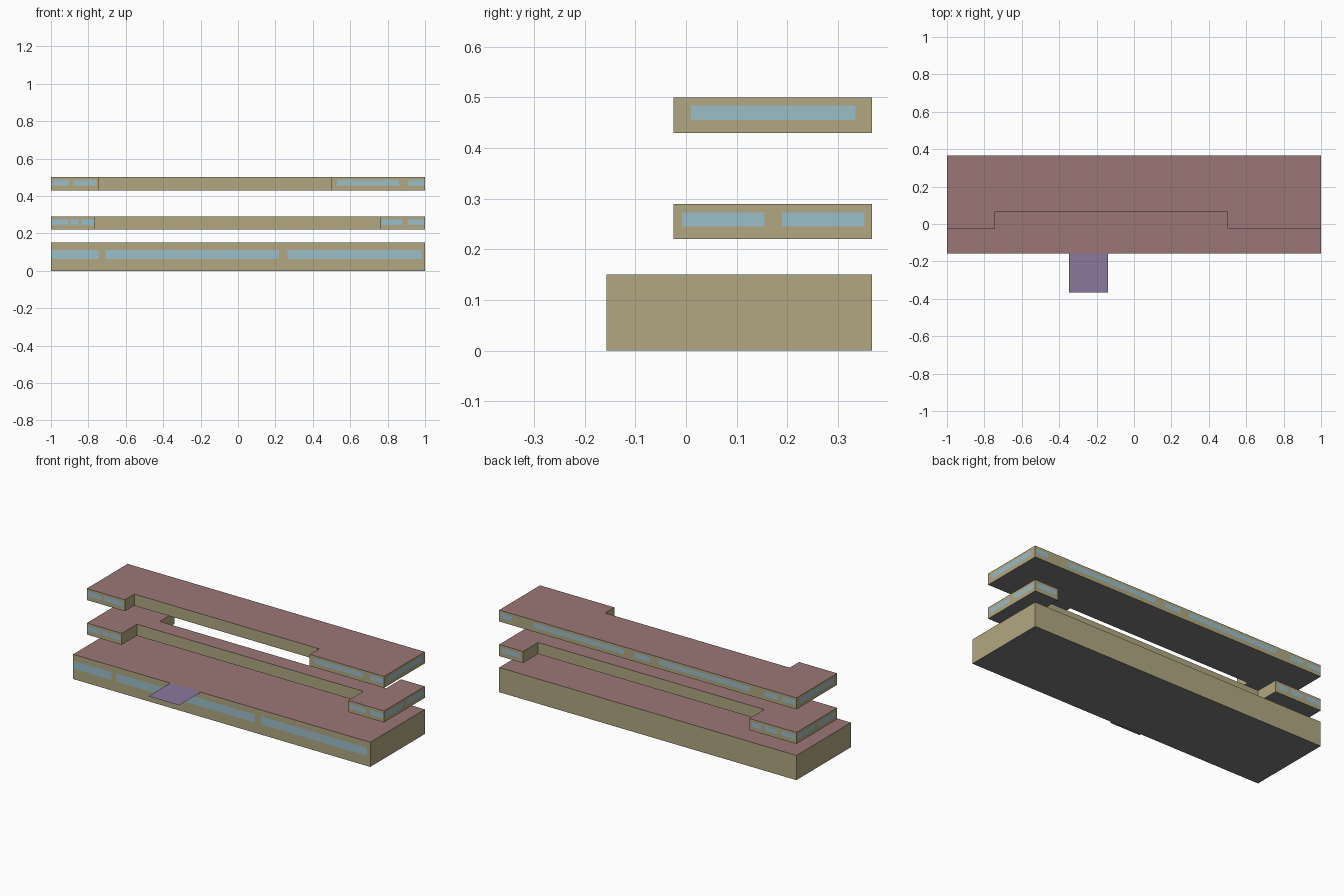
import bpy, bmesh

if "Cube" in bpy.data.objects:
    bpy.data.objects.remove(bpy.data.objects["Cube"])


def material(name, rgb):
    m = bpy.data.materials.new(name)
    m.diffuse_color = (*rgb, 1)
    m.use_nodes = True
    m.node_tree.nodes["Principled BSDF"].inputs["Base Color"].default_value = m.diffuse_color
    return m


WALL = material("wall_tan", (0.44, 0.39, 0.22))
ROOF = material("roof_red", (0.33, 0.18, 0.18))
UNDER = material("underside_grey", (0.2, 0.2, 0.2))
GLASS = material("glass_blue", (0.33, 0.51, 0.58))
PURPLE = material("canopy_purple", (0.26, 0.19, 0.34))

X0, X1 = -1.0, 1.0
FRONT, BACK = -0.025, 0.367
BASE_FRONT = -0.157
GAP = 0.001  # glass stands just proud of the wall


def finish(bm, name, mats):
    mesh = bpy.data.meshes.new(name)
    bm.to_mesh(mesh)
    bm.free()
    for m in mats:
        mesh.materials.append(m)
    obj = bpy.data.objects.new(name, mesh)
    bpy.context.collection.objects.link(obj)
    return obj


def slab(name, outline, z0, z1):
    """Extrude a counter-clockwise plan outline; walls, roof and underside coloured."""
    bm = bmesh.new()
    lo = [bm.verts.new((x, y, z0)) for x, y in outline]
    hi = [bm.verts.new((x, y, z1)) for x, y in outline]
    bm.faces.new(hi).material_index = 1
    bm.faces.new(lo[::-1]).material_index = 2
    n = len(outline)
    for i in range(n):
        j = (i + 1) % n
        bm.faces.new((lo[i], lo[j], hi[j], hi[i]))
    return finish(bm, name, (WALL, ROOF, UNDER))


def windows(name, z0, z1, front_y=FRONT, front=(), back=(), sides=()):
    """Flat panes, given as (start, end) spans along each wall."""
    bm = bmesh.new()

    def pane(p, q):
        bm.faces.new([bm.verts.new((*c, z)) for c, z in
                      ((p, z0), (q, z0), (q, z1), (p, z1))])

    for a, b in front:
        pane((a, front_y - GAP), (b, front_y - GAP))
    for a, b in back:
        pane((b, BACK + GAP), (a, BACK + GAP))
    for a, b in sides:
        pane((X1 + GAP, a), (X1 + GAP, b))
        pane((X0 - GAP, b), (X0 - GAP, a))
    return finish(bm, name, (GLASS,))


# Ground floor: plain box with a window band on the front
slab("ground_floor", [(X0, BASE_FRONT), (X1, BASE_FRONT), (X1, BACK), (X0, BACK)], 0, 0.15)
windows("ground_windows", 0.063, 0.112, front_y=BASE_FRONT,
        front=[(-0.997, -0.742), (-0.708, 0.22), (0.265, 0.98)])

# Middle floor: H-shaped plan, recessed front and back
slab("middle_floor",
     [(X0, FRONT), (-0.765, FRONT), (-0.765, 0.12), (0.76, 0.12), (0.76, FRONT), (X1, FRONT),
      (X1, BACK), (0.84, BACK), (0.84, 0.223), (-0.683, 0.223), (-0.683, BACK), (X0, BACK)],
     0.22, 0.29)
windows("middle_windows", 0.245, 0.273,
        front=[(-0.997, -0.905), (-0.895, -0.852), (-0.84, -0.768), (0.768, 0.88), (0.905, 0.995)],
        back=[(-0.99, -0.9), (-0.875, -0.79), (-0.765, -0.7), (0.855, 0.98)],
        sides=[(-0.008, 0.155), (0.19, 0.353)])

# Top floor: recessed at the front only
slab("top_floor",
     [(X0, FRONT), (-0.743, FRONT), (-0.743, 0.065), (0.5, 0.065), (0.5, FRONT), (X1, FRONT),
      (X1, BACK), (X0, BACK)],
     0.43, 0.5)
windows("top_windows", 0.455, 0.484,
        front=[(-0.997, -0.903), (-0.88, -0.757), (0.53, 0.86), (0.905, 0.997)],
        back=[(-0.993, -0.906), (-0.88, -0.785), (-0.69, -0.077), (-0.017, 0.09),
              (0.158, 0.77), (0.912, 0.993)],
        sides=[(0.01, 0.335)])

# Entrance canopy: thin flat sheet level with the ground-floor roof
bm = bmesh.new()
bm.faces.new([bm.verts.new((x, y, 0.15)) for x, y in
              ((-0.347, -0.367), (-0.14, -0.367), (-0.14, BASE_FRONT), (-0.347, BASE_FRONT))])
finish(bm, "entrance_canopy", (PURPLE,))
